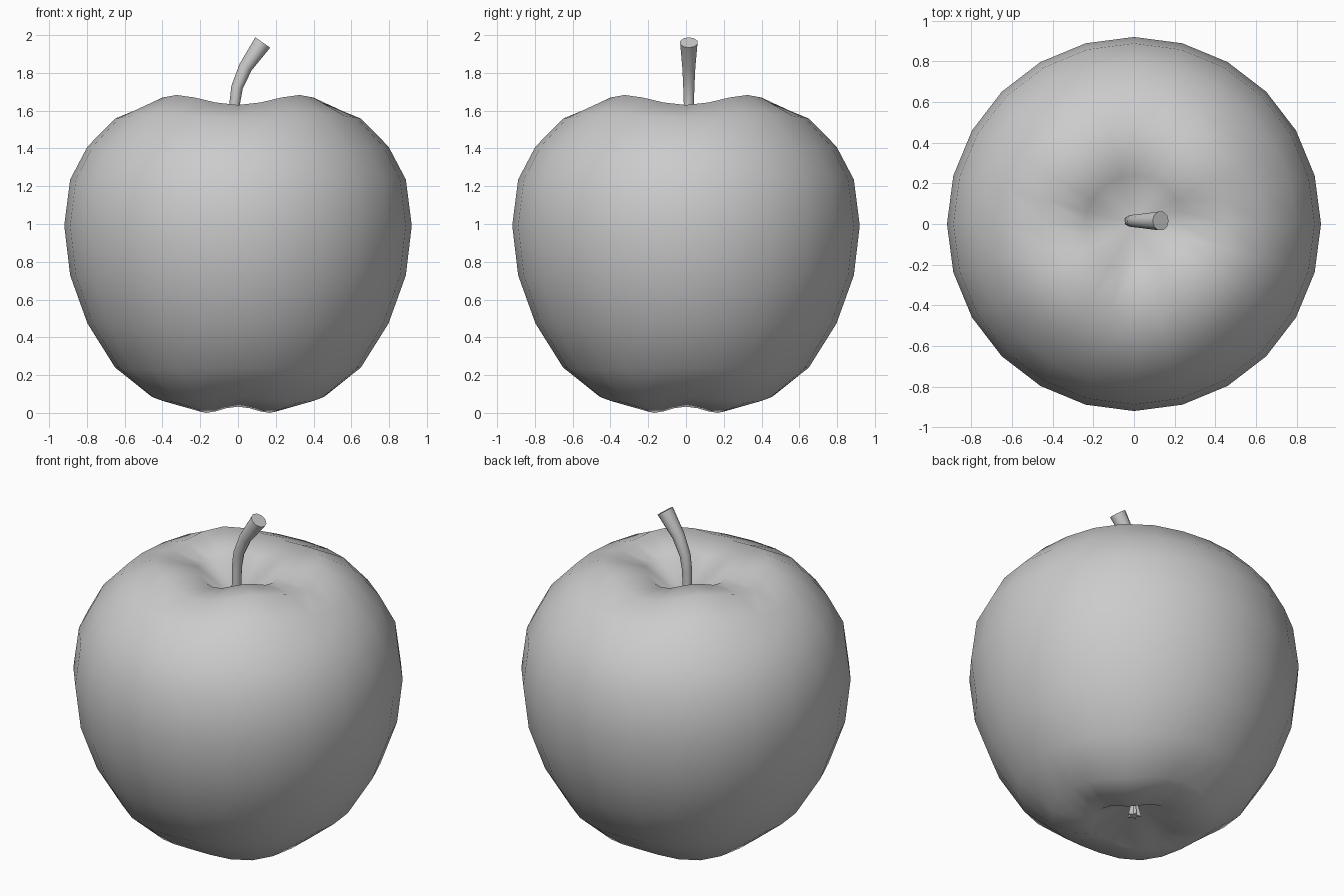
import bpy, bmesh
from math import sin, cos, pi, radians
from mathutils import Vector

cube = bpy.data.objects.get("Cube")
if cube:
    bpy.data.objects.remove(cube)

grey = bpy.data.materials.new("plain_grey")
grey.use_nodes = True
colour = (0.6, 0.6, 0.6, 1)
grey.diffuse_color = colour
grey.node_tree.nodes["Principled BSDF"].inputs["Base Color"].default_value = colour


def bridge(bm, lower, upper):
    n = len(lower)
    for i in range(n):
        j = (i + 1) % n
        bm.faces.new((lower[i], lower[j], upper[j], upper[i]))


def finish(bm, name, sharp):
    bmesh.ops.recalc_face_normals(bm, faces=bm.faces)
    mesh = bpy.data.meshes.new(name)
    bm.to_mesh(mesh)
    bm.free()
    obj = bpy.data.objects.new(name, mesh)
    bpy.context.collection.objects.link(obj)
    mesh.materials.append(grey)
    bpy.ops.object.select_all(action="DESELECT")
    obj.select_set(True)
    bpy.context.view_layer.objects.active = obj
    bpy.ops.object.shade_smooth_by_angle(angle=radians(sharp))
    return obj


# Fruit body: rings of a sphere, each with a height and a four-lobe swell
RADIUS, SEGMENTS = 0.92, 24
rings = [  # latitude, height, lobe swell
    (-75, 0.033, -0.033), (-60, 0.088, -0.033), (-45, 0.24, -0.01),
    (-30, 0.473, 0), (-15, 0.728, 0), (0, 0.992, 0), (15, 1.236, 0),
    (30, 1.41, 0), (45, 1.558, 0.02), (60, 1.63, 0.053), (75, 1.61, 0.04),
]
bm = bmesh.new()
loops = []
for lat, height, swell in rings:
    r = RADIUS * cos(radians(lat))
    loop = []
    for i in range(SEGMENTS):
        a = 2 * pi * i / SEGMENTS
        loop.append(bm.verts.new((r * cos(a), r * sin(a), height + swell * sin(2 * a) ** 2)))
    loops.append(loop)
for lower, upper in zip(loops, loops[1:]):
    bridge(bm, lower, upper)

# Sunken poles where the stem and the blossom end sit
for loop, height in ((loops[0], 0.16), (loops[-1], 1.44)):
    pole = bm.verts.new((0, 0, height))
    for i in range(SEGMENTS):
        bm.faces.new((loop[i], loop[(i + 1) % SEGMENTS], pole))
finish(bm, "fruit_body", 180)

# Stem: tapered tube that leans to one side and widens at the tip
path = [(-0.022, 1.42, 0.026), (-0.018, 1.634, 0.028), (-0.005, 1.724, 0.031),
        (0.04, 1.83, 0.036), (0.131, 1.961, 0.048)]
points = [Vector((x, 0.015, z)) for x, z, r in path]
bm = bmesh.new()
loops = []
side = Vector((0, 1, 0))
for k, p in enumerate(points):
    along = (points[min(k + 1, len(points) - 1)] - points[max(k - 1, 0)]).normalized()
    across = side.cross(along)
    r = path[k][2]
    loops.append([bm.verts.new(p + r * (cos(pi * i / 5) * across + sin(pi * i / 5) * side))
                  for i in range(10)])
for lower, upper in zip(loops, loops[1:]):
    bridge(bm, lower, upper)
bm.faces.new(loops[0])
bm.faces.new(loops[-1])
finish(bm, "stem", 40)

# Blossom end: small star-shaped tuft in the lower hollow
bm = bmesh.new()
star = [[bm.verts.new((r * s * cos(pi * i / 5), r * s * sin(pi * i / 5), z))
         for i, r in enumerate((0.04, 0.018) * 5)] for s, z in ((1, 0.075), (0.5, 0.16))]
bridge(bm, *star)
bm.faces.new(star[0])
bm.faces.new(star[1])
finish(bm, "blossom_end", 30)
